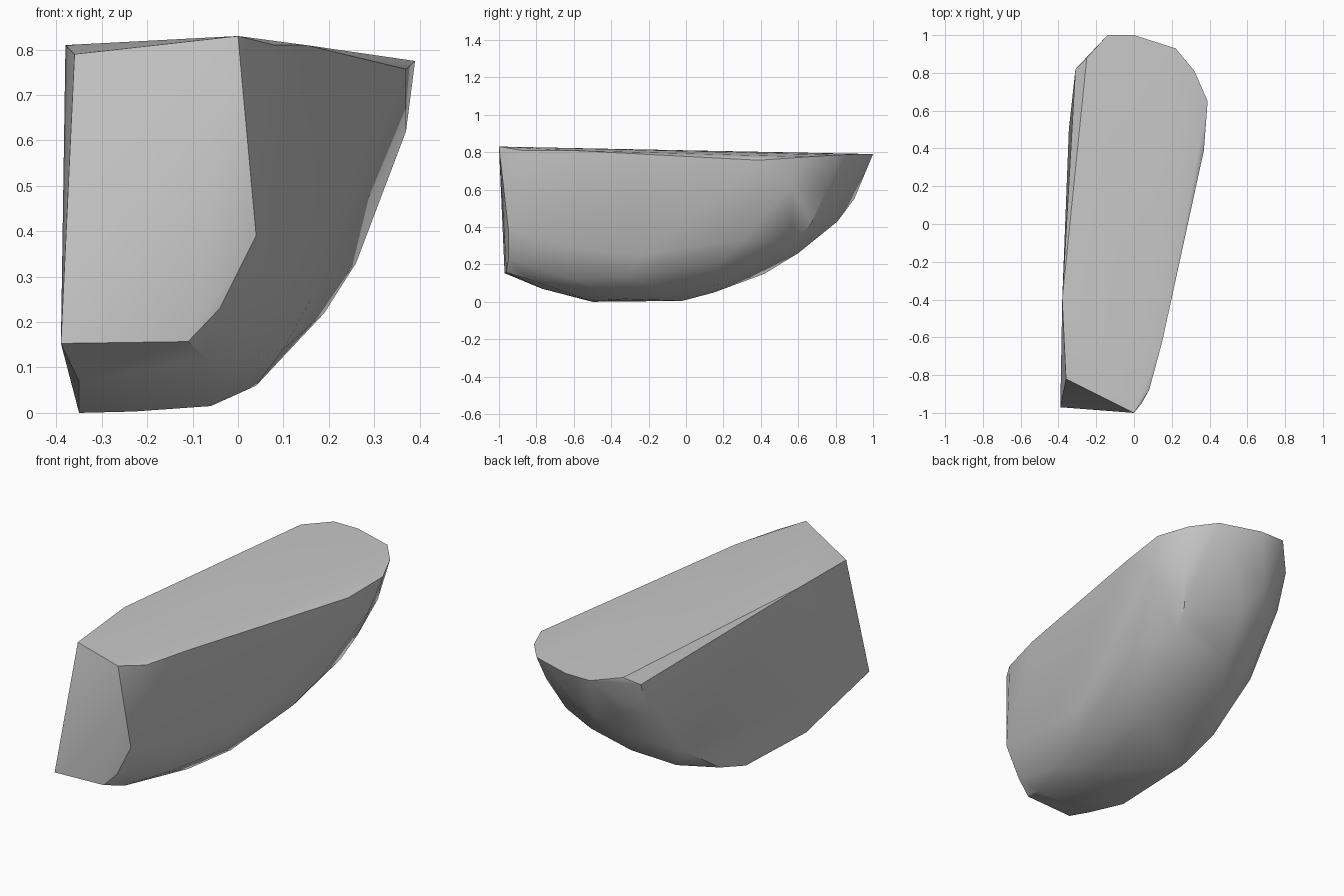
import bpy
import bmesh
from math import radians

default_cube = bpy.data.objects.get("Cube")
if default_cube:
    bpy.data.objects.remove(default_cube, do_unlink=True)


def make_material(name, shade):
    material = bpy.data.materials.new(name)
    colour = (shade, shade, shade, 1)
    material.diffuse_color = colour
    material.use_nodes = True
    material.node_tree.nodes["Principled BSDF"].inputs["Base Color"].default_value = colour
    return material


def hull_object(name, outlines, material):
    """Stretch one faceted skin over several outlines."""
    mesh_builder = bmesh.new()
    for outline in outlines:
        for point in outline:
            mesh_builder.verts.new(point)
    bmesh.ops.convex_hull(mesh_builder, input=mesh_builder.verts)
    # Points that fell inside the skin are dropped
    loose = [v for v in mesh_builder.verts if not v.link_faces]
    bmesh.ops.delete(mesh_builder, geom=loose, context='VERTS')
    bmesh.ops.recalc_face_normals(mesh_builder, faces=mesh_builder.faces)
    mesh = bpy.data.meshes.new(name)
    mesh_builder.to_mesh(mesh)
    mesh_builder.free()
    mesh.materials.append(material)
    stone = bpy.data.objects.new(name, mesh)
    bpy.context.collection.objects.link(stone)
    return stone


# Rim of the flat top, slightly falling to the back
top_rim = [(0, -1, .83), (.08, -.88, .81), (.15, -.62, .81), (.37, .39, .757),
           (.39, .65, .775), (.32, .81, .785), (.22, .93, .79), (0, 1, .79),
           (-.14, 1, .79), (-.25, .88, .79), (-.31, .82, .745),
           (-.38, -.4, .81), (-.36, -.82, .79)]

# Broken front face, below the rim
front_face = [(-.39, -.97, .153), (-.11, -.96, .157), (-.04, -.95, .23), (.04, -.95, .39)]

# Lower edge of the flat side, rising to the stern
flat_side = [(-.35, -.77, .07), (-.35, -.5, 0), (-.335, -.02, .005), (-.345, .21, .085),
             (-.345, .5, .28), (-.315, .75, .56)]

# Underside ridge
underside = [(-.07, -.84, .12), (-.23, -.5, .003), (-.06, -.33, .015), (.04, -.12, .06),
             (.05, .17, .09), (-.2, .15, .05), (-.24, .42, .15)]

# Rounded side and stern
rounded_side = [(.01, -.6, .12), (.11, -.6, .29), (.1, -.3, .14), (.16, -.25, .25),
                (.19, .19, .22), (.26, .3, .33), (.2, .57, .32), (.37, .56, .62)]
stern = [(-.1, .6, .26), (.12, .65, .35), (.23, .67, .42), (-.02, .81, .43),
         (-.25, .72, .4), (-.1, .9, .55), (.29, .75, .59), (.13, .92, .7)]

grey = make_material("stone grey", .58)
rock = hull_object("rock", [top_rim, front_face, flat_side, underside, rounded_side, stern], grey)

# Soft facets with crisp broken edges
bpy.ops.object.select_all(action='DESELECT')
rock.select_set(True)
bpy.context.view_layer.objects.active = rock
bpy.ops.object.shade_smooth_by_angle(angle=radians(35))
